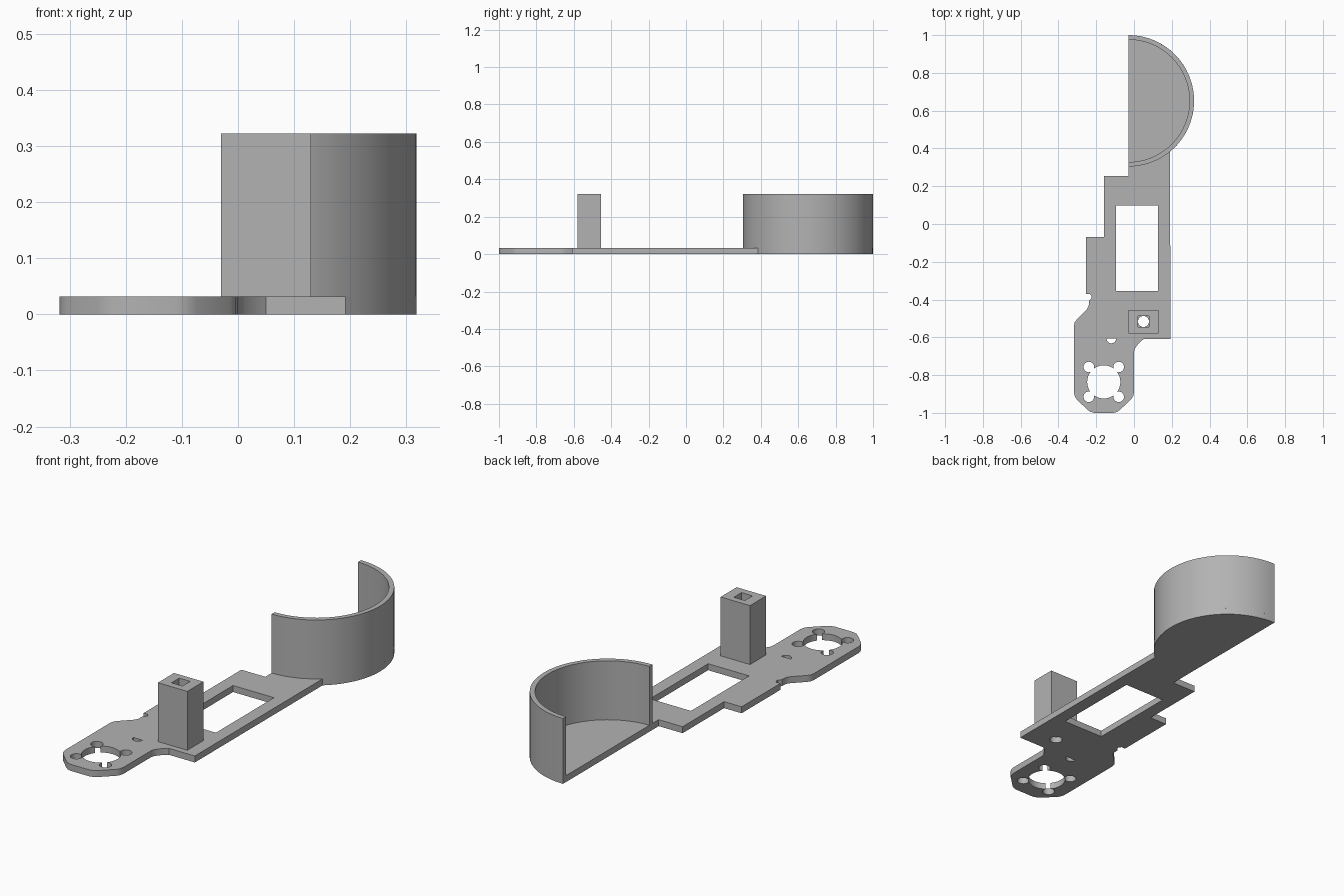
import bpy, bmesh
from math import sin, cos, pi, radians

if "Cube" in bpy.data.objects:
    bpy.data.objects.remove(bpy.data.objects["Cube"], do_unlink=True)

THICK, TOP = 0.032, 0.322
CUP = (-0.03, 0.652)
R_OUT, R_IN = 0.348, 0.324

grey = bpy.data.materials.new("plain grey")
grey.use_nodes = True
grey.diffuse_color = (0.45, 0.45, 0.45, 1)
grey.node_tree.nodes["Principled BSDF"].inputs["Base Color"].default_value = grey.diffuse_color


def arc(centre, r, a0, a1, n):
    """Points along an arc, angles in degrees."""
    angles = [radians(a0 + (a1 - a0) * i / n) for i in range(n + 1)]
    return [(centre[0] + r * cos(a), centre[1] + r * sin(a)) for a in angles]


def circle(centre, r, n=24):
    return arc(centre, r, 0, 360, n)[:-1]


def box(x0, x1, y0, y1):
    return [(x0, y0), (x1, y0), (x1, y1), (x0, y1)]


def prism(name, outline, z0, z1):
    """Extrude a flat outline between two heights."""
    bm = bmesh.new()
    base = bm.faces.new([bm.verts.new((x, y, z0)) for x, y in outline])
    ext = bmesh.ops.extrude_face_region(bm, geom=[base])
    verts = [v for v in ext["geom"] if isinstance(v, bmesh.types.BMVert)]
    bmesh.ops.translate(bm, verts=verts, vec=(0, 0, z1 - z0))
    bmesh.ops.recalc_face_normals(bm, faces=bm.faces)
    mesh = bpy.data.meshes.new(name)
    bm.to_mesh(mesh)
    bm.free()
    ob = bpy.data.objects.new(name, mesh)
    bpy.context.collection.objects.link(ob)
    mesh.materials.append(grey)
    return ob


def activate(ob):
    bpy.ops.object.select_all(action='DESELECT')
    ob.select_set(True)
    bpy.context.view_layer.objects.active = ob


def cut(ob, outline, z0=-0.1, z1=0.5):
    """Cut a prism-shaped hole through an object."""
    cutter = prism("cutter", outline, z0, z1)
    cutter.hide_render = True
    mod = ob.modifiers.new("hole", 'BOOLEAN')
    mod.operation = 'DIFFERENCE'
    mod.solver = 'EXACT'
    mod.object = cutter
    activate(ob)
    bpy.ops.object.modifier_apply(modifier=mod.name)
    bpy.data.objects.remove(cutter, do_unlink=True)


# Base plate: stepped left edge, rounded motor end, half-round cup floor
left_edge = [(-0.03, 0.255), (-0.16, 0.255), (-0.16, -0.068), (-0.255, -0.068),
             (-0.255, -0.37), (-0.235, -0.37), (-0.224, -0.38), (-0.226, -0.393),
             (-0.238, -0.405), (-0.24, -0.435), (-0.25, -0.452), (-0.302, -0.505),
             (-0.314, -0.52), (-0.318, -0.54)]
motor_end = [(-0.318, -0.89), (-0.314, -0.91), (-0.304, -0.928), (-0.25, -0.98),
             (-0.232, -0.994), (-0.21, -1.0), (-0.11, -1.0), (-0.09, -0.995),
             (-0.074, -0.984), (-0.014, -0.926), (-0.004, -0.91), (0, -0.89)]
right_edge = [(0, -0.68), (0.003, -0.663), (0.012, -0.648), (0.035, -0.622),
              (0.05, -0.61), (0.192, -0.61)]
plate = prism("base_plate", left_edge + motor_end + right_edge
              + arc(CUP, R_OUT, -50.4, 90, 32), 0, THICK)

# Plate openings
cut(plate, box(-0.095, 0.128, -0.355, 0.097))
cut(plate, circle((-0.16, -0.836), 0.088, 32))
for sx in (-1, 1):
    for sy in (-1, 1):
        cut(plate, circle((-0.16 + 0.079 * sx, -0.836 + 0.079 * sy), 0.028))
cut(plate, arc((-0.12, -0.607), 0.025, 180, 360, 10))
cut(plate, circle((0.05, -0.516), 0.029))

# Square post with a square bore
post = prism("square_post", box(-0.03, 0.13, -0.58, -0.455), THICK, TOP)
cut(post, box(0.02, 0.08, -0.546, -0.486))

# Half-round cup wall
wall = prism("cup_wall", arc(CUP, R_OUT, -90, 90, 40) + arc(CUP, R_IN, 90, -90, 40),
             THICK, TOP)

for ob in (plate, wall):
    activate(ob)
    bpy.ops.object.shade_smooth_by_angle(angle=radians(30))
